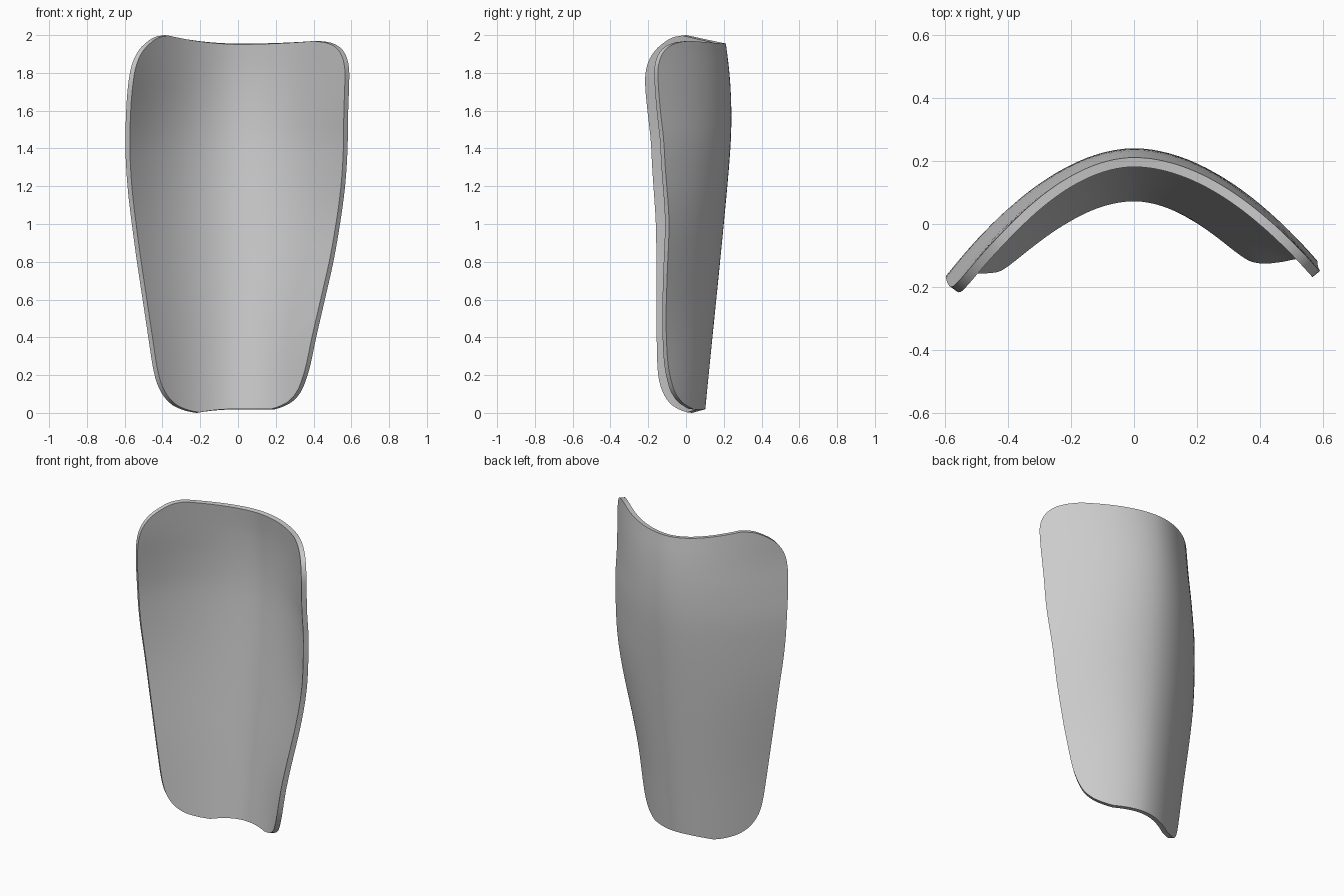
import bpy

if "Cube" in bpy.data.objects:
    bpy.data.objects.remove(bpy.data.objects["Cube"])

# Outline: height, left-hand edge x, right-hand edge x
OUTLINE = [
    (0, -.22, .19), (.012, -.28, .23), (.04, -.345, .285), (.09, -.395, .33),
    (.16, -.43, .36), (.25, -.452, .385), (.4, -.475, .415), (.6, -.505, .46),
    (.8, -.535, .505), (1.0, -.562, .54), (1.2, -.585, .567), (1.4, -.596, .58),
    (1.6, -.592, .583), (1.75, -.58, .588), (1.85, -.56, .588), (1.92, -.525, .572),
    (1.965, -.48, .54), (1.99, -.44, .49), (2.0, -.39, .42)]

# Cross-section: height, ridge y, then reach and y of the -x flank and of the +x flank
SECTION = [
    (0, .10, .42, -.13, .36, -.10), (.4, .14, .475, -.135, .415, -.105),
    (1.0, .20, .562, -.14, .54, -.09), (1.4, .235, .596, -.165, .58, -.115),
    (1.6, .24, .595, -.19, .583, -.135), (1.8, .23, .585, -.215, .59, -.15),
    (2.0, .205, .585, -.235, .60, -.165)]

THICKNESS = .03
COLS, STEPS = 40, 3


def spline(keys, t):
    """Smooth curve through rows of (t, values...)."""
    i = 0
    while i < len(keys) - 2 and t > keys[i + 1][0]:
        i += 1
    a, b = keys[i], keys[i + 1]
    before, after = keys[max(i - 1, 0)], keys[min(i + 2, len(keys) - 1)]
    h = b[0] - a[0]
    s = min(max((t - a[0]) / h, 0), 1)
    out = []
    for j in range(1, len(a)):
        ma = (b[j] - before[j]) / (b[0] - before[0]) * h
        mb = (after[j] - a[j]) / (after[0] - a[0]) * h
        out.append((2*s**3 - 3*s**2 + 1) * a[j] + (s**3 - 2*s**2 + s) * ma
                   + (3*s**2 - 2*s**3) * b[j] + (s**3 - s**2) * mb)
    return out


def ease(x):
    x = min(max(x, 0), 1)
    return x * x * (3 - 2 * x)


def shell_point(row, u):
    """Point on the outer face; u runs from -1 to 1 across the row."""
    z, x_lo, x_hi = row
    x = x_lo + (x_hi - x_lo) * (u + 1) / 2
    # Dipped top edge, slightly raised bottom edge
    top, low = ease((z - 1.2) / .8), ease(1 - z / .6)
    z += top * (-.045 + (.045 if u < 0 else .015) * u * u)
    z += low * .018 * (1 - (u * u if u < 0 else 0))
    ridge, reach_lo, y_lo, reach_hi, y_hi = spline(SECTION, z)
    reach, y_end = (reach_lo, y_lo) if x < 0 else (reach_hi, y_hi)
    return x, ridge - (ridge - y_end) * (abs(x) / reach) ** 1.9, z


# Outer face of the curved shell
keys = [(i, *row) for i, row in enumerate(OUTLINE)]
rows = [spline(keys, i / STEPS) for i in range((len(OUTLINE) - 1) * STEPS + 1)]
verts = [shell_point(row, 2 * c / COLS - 1) for row in rows for c in range(COLS + 1)]
n = COLS + 1
faces = [(r*n + c, (r+1)*n + c, (r+1)*n + c + 1, r*n + c + 1)
         for r in range(len(rows) - 1) for c in range(COLS)]
mesh = bpy.data.meshes.new("guard_shell")
mesh.from_pydata(verts, [], faces)
shell = bpy.data.objects.new("guard_shell", mesh)
bpy.context.collection.objects.link(shell)

# Plain grey plastic
grey = bpy.data.materials.new("grey_plastic")
grey.use_nodes = True
grey.diffuse_color = (.6, .6, .6, 1)
grey.node_tree.nodes["Principled BSDF"].inputs["Base Color"].default_value = (.6, .6, .6, 1)
mesh.materials.append(grey)

# Wall thickness towards the hollow side
bpy.ops.object.select_all(action='DESELECT')
shell.select_set(True)
bpy.context.view_layer.objects.active = shell
wall = shell.modifiers.new("wall", 'SOLIDIFY')
wall.thickness = THICKNESS
wall.offset = -1
bpy.ops.object.modifier_apply(modifier=wall.name)
bpy.ops.object.shade_smooth_by_angle(angle=.6)
